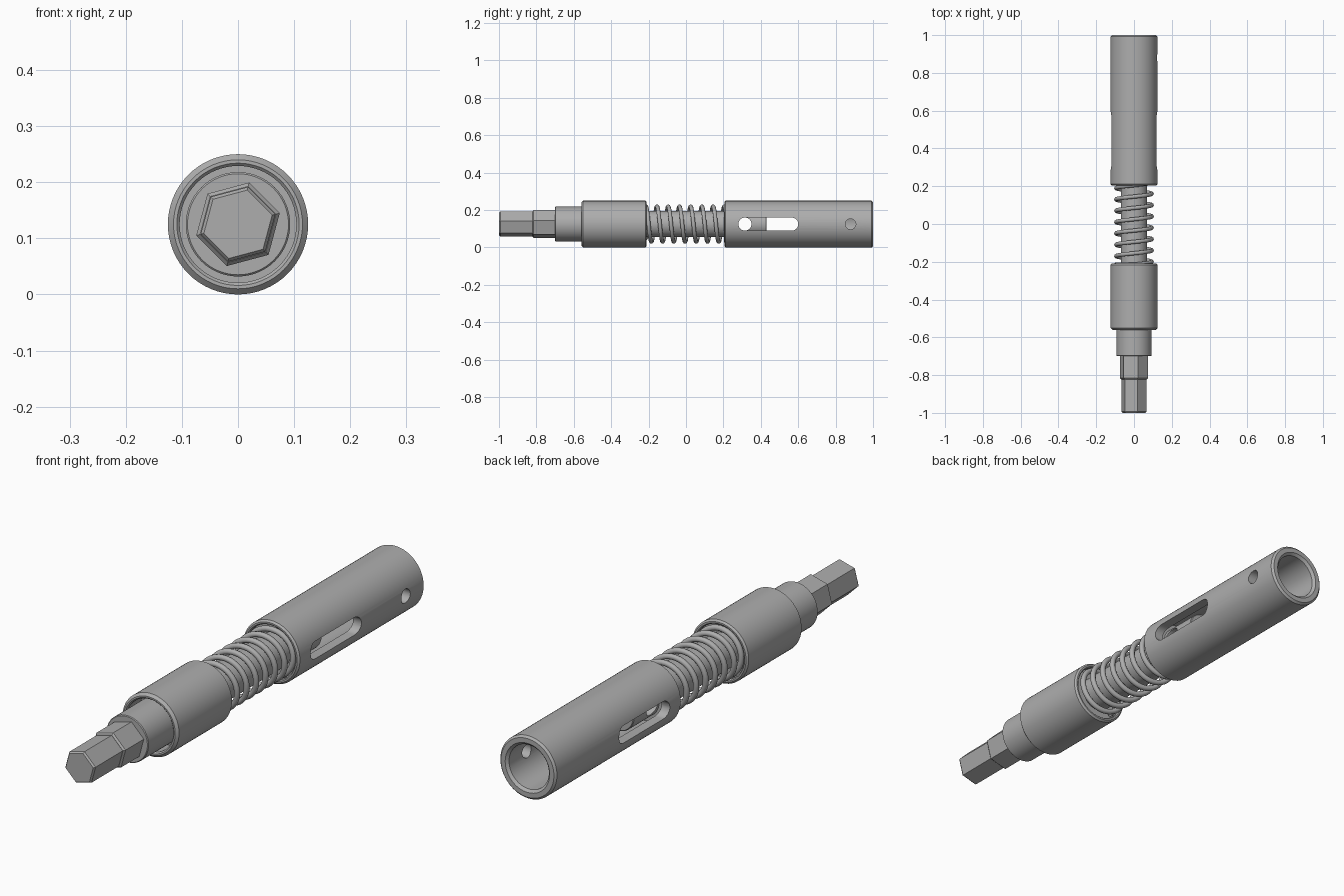
import bpy, bmesh, math
from mathutils import Matrix, Vector

cube = bpy.data.objects.get("Cube")
if cube:
    bpy.data.objects.remove(cube, do_unlink=True)

AXIS_Z = 0.125

steel = bpy.data.materials.new("grey steel")
steel.use_nodes = True
steel.diffuse_color = (0.42, 0.42, 0.42, 1)
steel.node_tree.nodes["Principled BSDF"].inputs["Base Color"].default_value = steel.diffuse_color


def add_object(name, bm):
    bmesh.ops.recalc_face_normals(bm, faces=bm.faces)
    mesh = bpy.data.meshes.new(name)
    bm.to_mesh(mesh)
    bm.free()
    mesh.materials.append(steel)
    obj = bpy.data.objects.new(name, mesh)
    bpy.context.collection.objects.link(obj)
    return obj


def select(obj):
    bpy.ops.object.select_all(action='DESELECT')
    obj.select_set(True)
    bpy.context.view_layer.objects.active = obj


def smooth(obj):
    select(obj)
    bpy.ops.object.shade_smooth_by_angle(angle=math.radians(30))


def lathe(name, profile, sides=64, turn=0.0, ring=False):
    """Spin (radius, y) points about the long axis; a ring closes its profile."""
    bm = bmesh.new()
    a = math.radians(turn)
    vs = [bm.verts.new((r * math.cos(a), y, AXIS_Z + r * math.sin(a))) for r, y in profile]
    pairs = list(zip(vs, vs[1:]))
    if ring:
        pairs.append((vs[-1], vs[0]))
    edges = [bm.edges.new(p) for p in pairs]
    bmesh.ops.spin(bm, geom=vs + edges, cent=(0, 0, AXIS_Z), axis=(0, 1, 0),
                   angle=math.tau, steps=sides, use_duplicate=False)
    bmesh.ops.remove_doubles(bm, verts=bm.verts, dist=1e-5)
    return add_object(name, bm)


def cut_slot(obj, y0, y1, radius, x0, x1):
    """Cut a round-ended slot sideways; y0 and y1 are its arc centres."""
    bm = bmesh.new()
    n = 16
    vs = []
    for centre, start in ((y1, -90), (y0, 90)):
        for i in range(n + 1):
            a = math.radians(start + 180 * i / n)
            vs.append(bm.verts.new((x0, centre + radius * math.cos(a),
                                    AXIS_Z + radius * math.sin(a))))
    bmesh.ops.remove_doubles(bm, verts=vs, dist=1e-5)
    face = bm.faces.new([v for v in vs if v.is_valid])
    ext = bmesh.ops.extrude_face_region(bm, geom=[face])
    moved = [g for g in ext["geom"] if isinstance(g, bmesh.types.BMVert)]
    bmesh.ops.translate(bm, verts=moved, vec=(x1 - x0, 0, 0))
    cutter = add_object("slot_cutter", bm)
    cutter.hide_render = True
    mod = obj.modifiers.new("slot", 'BOOLEAN')
    mod.operation = 'DIFFERENCE'
    mod.solver = 'EXACT'
    mod.object = cutter
    select(obj)
    bpy.ops.object.modifier_apply(modifier=mod.name)
    bpy.data.objects.remove(cutter, do_unlink=True)


# Hexagonal drive: slim tip and a slightly thicker collar
tip = lathe("hex_tip", [(0, -1), (0.063, -1), (0.069, -0.993), (0.069, -0.81), (0, -0.81)],
            sides=6, turn=15)
collar = lathe("hex_collar", [(0, -0.822), (0.07, -0.822), (0.077, -0.815),
                              (0.077, -0.69), (0, -0.69)], sides=6, turn=15)

# Stepped shaft running through the sleeve and spring into the tube
shaft = lathe("inner_shaft", [(0, -0.70), (0.09, -0.70), (0.093, -0.697), (0.093, -0.29),
                              (0.07, -0.29), (0.07, 0.427), (0.067, 0.43), (0, 0.43)])
cut_slot(shaft, 0.315, 0.315, 0.035, -0.2, 0.2)

# Sliding sleeve with a deep front recess and a shallow spring seat behind
sleeve = lathe("sliding_sleeve", [
    (0.115, -0.56), (0.125, -0.55), (0.125, -0.217), (0.118, -0.21), (0.112, -0.21),
    (0.108, -0.214), (0.108, -0.23), (0.07, -0.23), (0.07, -0.30),
    (0.093, -0.30), (0.093, -0.48), (0.104, -0.48), (0.104, -0.555), (0.109, -0.56)], ring=True)

# Long tube with spring seat, open bore, side slots and one pin hole
tube = lathe("outer_tube", [
    (0.112, 0.205), (0.118, 0.205), (0.125, 0.212), (0.125, 0.992), (0.117, 1.0),
    (0.098, 1.0), (0.088, 0.99), (0.088, 0.27), (0.07, 0.27), (0.07, 0.23),
    (0.108, 0.23), (0.108, 0.209)], ring=True)
cut_slot(tube, 0.315, 0.565, 0.035, -0.2, 0.2)
cut_slot(tube, 0.88, 0.88, 0.028, 0.03, 0.2)

for part in (tip, collar, shaft, sleeve, tube):
    smooth(part)

# Coil spring: round wire swept along a helix with flattened end turns
WIRE, COIL, PITCH, SIDES, STEPS = 0.011, 0.094, 0.06, 10, 40
bm = bmesh.new()
previous = None
first, last = round(-1.4 * STEPS), round(6.6 * STEPS)
for i in range(first, last + 1):
    t = math.tau * i / STEPS
    y = max(-0.214, min(0.214, -0.155 + PITCH * i / STEPS))
    out = Vector((math.sin(t), 0, math.cos(t)))
    centre = out * COIL + Vector((0, y, AXIS_Z))
    loop = []
    for k in range(SIDES):
        a = math.tau * k / SIDES
        loop.append(bm.verts.new(centre + WIRE * (out * math.cos(a)
                                                  + Vector((0, math.sin(a), 0)))))
    if previous:
        for k in range(SIDES):
            j = (k + 1) % SIDES
            bm.faces.new((previous[k], previous[j], loop[j], loop[k]))
    if i in (first, last):
        bm.faces.new(loop)
    previous = loop
spring = add_object("coil_spring", bm)
select(spring)
bpy.ops.object.shade_smooth_by_angle(angle=math.radians(50))
